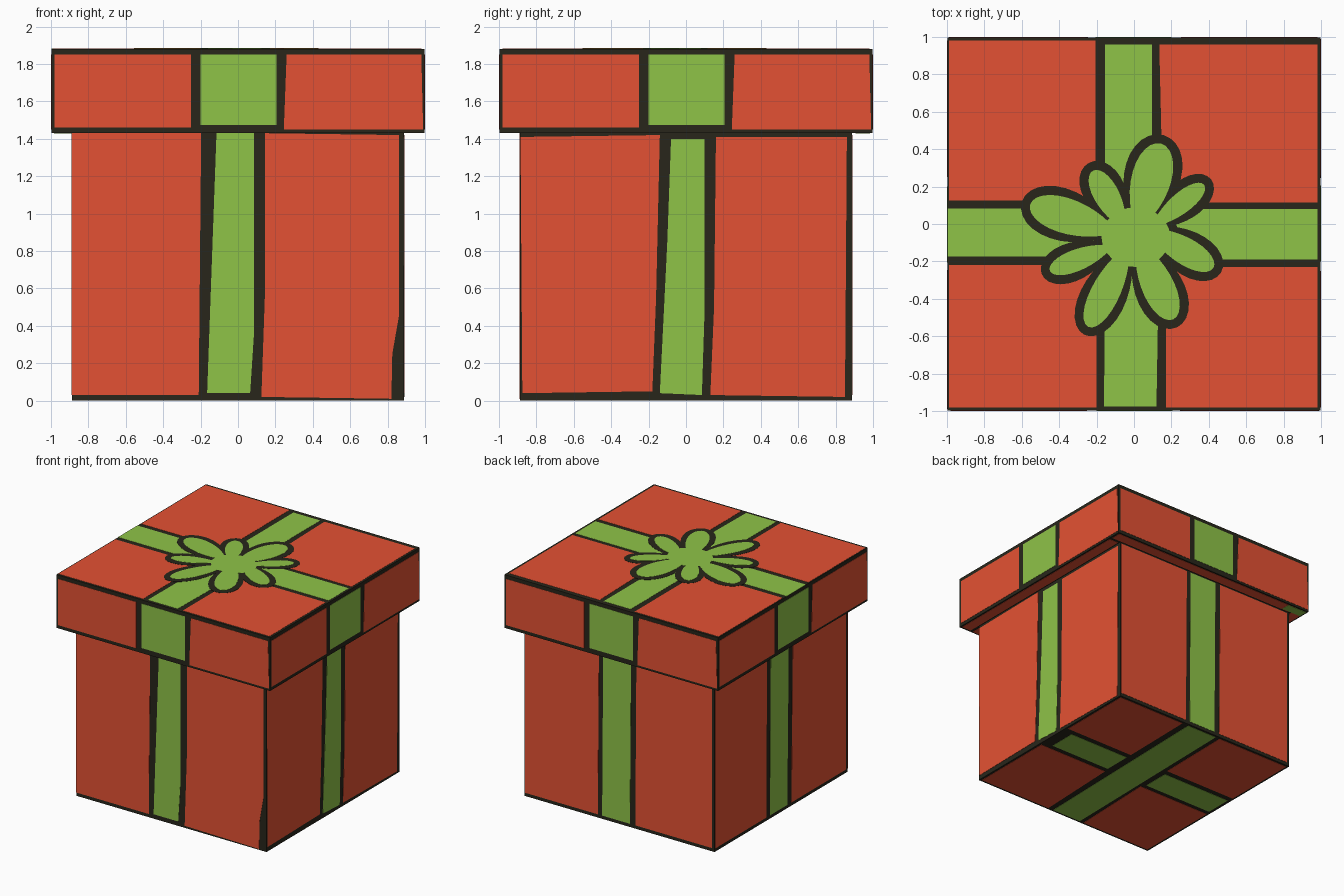
import bpy, bmesh, math
from mathutils import Matrix, Vector

if "Cube" in bpy.data.objects:
    bpy.data.objects.remove(bpy.data.objects["Cube"])


def material(name, rgb):
    m = bpy.data.materials.new(name)
    m.diffuse_color = (*rgb, 1)
    m.use_nodes = True
    m.node_tree.nodes["Principled BSDF"].inputs["Base Color"].default_value = m.diffuse_color
    return m


RED = material("warm red", (0.775, 0.083, 0.033))
GREEN = material("leaf green", (0.275, 0.548, 0.064))
DARK = material("dark outline", (0.021, 0.0195, 0.011))


def finish(name, bm, mat):
    bmesh.ops.recalc_face_normals(bm, faces=bm.faces[:])
    me = bpy.data.meshes.new(name)
    bm.to_mesh(me)
    bm.free()
    me.materials.append(mat)
    bpy.context.collection.objects.link(bpy.data.objects.new(name, me))


def box(name, half, z0, z1, mat):
    bm = bmesh.new()
    bmesh.ops.create_cube(bm, size=1, matrix=Matrix.Translation((0, 0, (z0 + z1) / 2))
                          @ Matrix.Diagonal((2 * half, 2 * half, z1 - z0, 1)))
    finish(name, bm, mat)


def plates(name, mat, frame, outlines, d0, d1):
    """Thin plates: 2D outlines mapped through a frame, from depth d0 to d1."""
    bm = bmesh.new()
    for pts in outlines:
        lo = [bm.verts.new(frame @ Vector((u, v, d0))) for u, v in pts]
        hi = [bm.verts.new(frame @ Vector((u, v, d1))) for u, v in pts]
        bm.faces.new(lo[::-1])
        bm.faces.new(hi)
        n = len(pts)
        for i in range(n):
            j = (i + 1) % n
            bm.faces.new((lo[i], lo[j], hi[j], hi[i]))
    finish(name, bm, mat)


def rect(u0, u1, v0, v1):
    return [(u0, v0), (u1, v0), (u1, v1), (u0, v1)]


def strip(b0, b1, t0, t1, v0, v1):
    """Slightly crooked band: bottom edge b0..b1, top edge t0..t1."""
    return [(b0, v0), (b1, v0), (t1, v1), (t0, v1)]


def side(k):
    """Frame of side k (front, right, back, left): u right, v up, depth outward."""
    local = Matrix(((1, 0, 0, 0), (0, 0, -1, 0), (0, 1, 0, 0), (0, 0, 0, 1)))
    return Matrix.Rotation(k * math.pi / 2, 4, 'Z') @ local


FLAT = Matrix.Identity(4)

# Dark cores of box and lid
box("box_body", 0.888, 0.002, 1.44, DARK)
box("lid", 0.998, 1.432, 1.881, DARK)

# Body panels and ribbon on each side: left panel, ribbon, right panel
SIDES = {
    "front": (strip(-.89, -.21, -.89, -.197, .03, 1.43),
              [(-.165, .04), (.065, .04), (.085, .35), (.085, 1.43), (-.115, 1.43), (-.145, .6)],
              [(.125, .02), (.82, .01), (.825, .25), (.86, .45), (.86, 1.42), (.145, 1.43), (.145, .6)]),
    "right": ([(-.875, .04), (-.18, .05), (-.16, .55), (-.14, 1.42), (-.885, 1.41)],
              [(-.14, .04), (.085, .03), (.10, .5), (.10, 1.40), (-.08, 1.40), (-.10, .85)],
              [(.13, .03), (.85, .02), (.86, 1.41), (.16, 1.41), (.15, .5)]),
    "back": (strip(-.88, -.20, -.88, -.19, .03, 1.42), strip(-.16, .10, -.15, .11, .03, 1.42),
             strip(.15, .865, .16, .865, .03, 1.42)),
    "left": (strip(-.88, -.20, -.88, -.19, .03, 1.42), strip(-.15, .08, -.14, .10, .03, 1.41),
             strip(.135, .86, .155, .86, .03, 1.42)),
}
for k, (label, (a, ribbon, b)) in enumerate(SIDES.items()):
    plates(f"body_panels_{label}", RED, side(k), [a, b], 0.886, 0.89)
    plates(f"body_ribbon_{label}", GREEN, side(k), [ribbon], 0.886, 0.89)
    # Lid rim
    plates(f"rim_panels_{label}", RED, side(k),
           [strip(-.98, -.25, -.98, -.25, 1.46, 1.85), strip(.245, .99, .26, .98, 1.45, 1.85)], 0.996, 1.0)
    plates(f"rim_ribbon_{label}", GREEN, side(k), [rect(-.20, .205, 1.475, 1.85)], 0.996, 1.0)

# Lid top
plates("top_panels", RED, FLAT,
       [rect(-.99, -.205, .125, .98), strip(.155, .98, .135, .98, .115, .96),
        rect(-.99, -.20, -.98, -.218), rect(.17, .98, -.98, -.23)], 1.879, 1.8825)
plates("top_ribbons", GREEN, FLAT,
       [rect(-.155, .097, .0, .96), strip(-.16, .12, -.155, .135, -.975, -.1),
        rect(-.998, -.2, -.175, .083), rect(.2, .98, -.19, .08)], 1.879, 1.8825)


# Bow: teardrop petals (base, tip, half width) around a knot
def petal(base, tip, w, grow=0.0):
    base, tip = Vector(base), Vector(tip)
    d = (tip - base).normalized()
    tip = tip + d * grow
    side_dir, length = Vector((-d.y, d.x)), (tip - base).length
    pts = []
    for i in range(28):
        t = 2 * math.pi * i / 28
        p = base + d * length * (1 - math.cos(t)) / 2
        p += side_dir * (w + grow) * 1.12 * math.sin(t) * abs(math.sin(t / 2)) ** 0.5
        pts.append((p.x, p.y))
    return pts


def knot(r, grow=0.0):
    return [(0.01 + (r + grow) * 1.15 * math.cos(i * math.pi / 12),
             -0.07 + (r + grow) * math.sin(i * math.pi / 12)) for i in range(24)]


PETALS = [((.02, -.02), (.145, .43), .11), ((-.05, -.02), (-.22, .285), .07),
          ((-.10, -.04), (-.555, .105), .098), ((-.12, -.12), (-.45, -.25), .06),
          ((-.03, -.12), (-.245, -.55), .08), ((.02, -.10), (.21, -.51), .09),
          ((.08, -.03), (.425, -.235), .075), ((.10, -.01), (.375, .21), .058)]
plates("bow_outline", DARK, FLAT, [petal(*p, 0.047) for p in PETALS] + [knot(.16, .04)], 1.880, 1.884)
plates("bow", GREEN, FLAT, [petal(*p) for p in PETALS] + [knot(.16)], 1.881, 1.8855)

# Underside of the box: one through ribbon, one broken ribbon, four panels
plates("base_panels", RED, FLAT,
       [strip(-.87, -.20, -.87, -.175, -.87, -.125), strip(-.87, -.18, -.87, -.17, .20, .87),
        strip(.17, .87, .20, .87, -.87, -.125), strip(.21, .87, .22, .87, .21, .87)], 0.0, 0.004)
plates("base_ribbons", GREEN, FLAT,
       [strip(-.16, .12, -.13, .16, -.87, .87), rect(-.86, -.20, -.085, .15),
        rect(.21, .79, -.08, .16)], 0.0, 0.004)

# Underside of the lid overhang
for k, label in enumerate(SIDES):
    plates(f"overhang_{label}", RED, Matrix.Rotation(k * math.pi / 2, 4, 'Z'),
           [rect(-.98, .78 if label == "left" else .87, -.985, -.897)], 1.43, 1.436)
plates("overhang_patch", GREEN, FLAT, [rect(-.985, -.80, .905, .985)], 1.429, 1.436)
